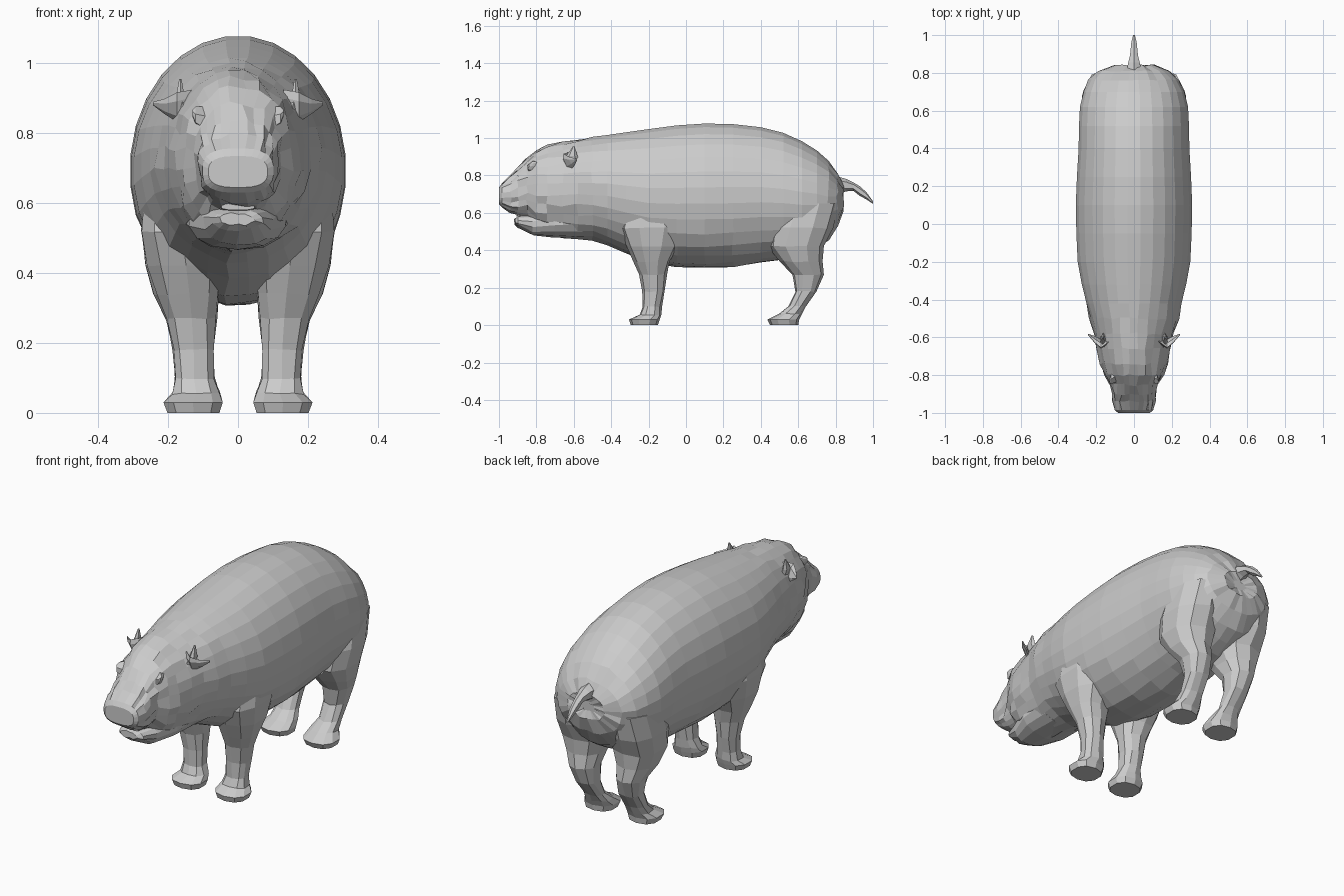
import bpy, bmesh, math, random
from mathutils import Vector

random.seed(4)


def ring(center, u, v, n, power=1.0):
    """Closed super-ellipse section around center, spanned by half-axes u and v."""
    pts = []
    for i in range(n):
        a = 2 * math.pi * (i + 0.5) / n
        c, s = math.cos(a), math.sin(a)
        c = math.copysign(abs(c) ** power, c)
        s = math.copysign(abs(s) ** power, s)
        pts.append(Vector(center) + Vector(u) * c + Vector(v) * s)
    return pts


def loft(name, rings, mirror=False, jitter=None):
    bm = bmesh.new()
    rows = [[bm.verts.new(p) for p in r] for r in rings]
    n = len(rows[0])
    for a, b in zip(rows, rows[1:]):
        for i in range(n):
            j = (i + 1) % n
            bm.faces.new((a[i], a[j], b[j], b[i]))
    bm.faces.new(rows[0])
    bm.faces.new(rows[-1][::-1])
    if jitter:
        for vert in bm.verts:
            amount = jitter(vert.co)
            vert.co += Vector([random.uniform(-amount, amount) for _ in range(3)])
    bmesh.ops.recalc_face_normals(bm, faces=bm.faces[:])
    mesh = bpy.data.meshes.new(name)
    bm.to_mesh(mesh)
    bm.free()
    obj = bpy.data.objects.new(name, mesh)
    bpy.context.collection.objects.link(obj)
    if mirror:
        obj.modifiers.new("Mirror", "MIRROR")
    return obj


def lengthwise(sections, n, squared=lambda y: 1.0):
    """Sections along y given as (y, top, bottom, half width)."""
    return [ring((0, y, (t + b) / 2), (w, 0, 0), (0, 0, (t - b) / 2), n, squared(y))
            for y, t, b, w in sections]


def upright(sections, n):
    """Sections along z given as (z, y front, y back, x inner, x outer)."""
    return [ring(((x0 + x1) / 2, (y0 + y1) / 2, z), ((x1 - x0) / 2, 0, 0),
                 (0, (y1 - y0) / 2, 0), n, 0.85)
            for z, y0, y1, x0, x1 in sections]


# Body and head, one loft from snout to rump
body = [
    (-1.0, .735, .645, .085), (-.985, .757, .63, .102), (-.94, .795, .605, .110),
    (-.90, .835, .59, .112), (-.85, .885, .57, .127), (-.80, .932, .52, .155),
    (-.74, .96, .485, .178), (-.66, .98, .47, .195), (-.58, .993, .465, .212),
    (-.50, 1.005, .455, .235), (-.42, 1.018, .43, .253), (-.32, 1.033, .385, .278),
    (-.20, 1.05, .335, .30), (-.05, 1.07, .312, .307), (.10, 1.08, .307, .31),
    (.25, 1.077, .312, .304), (.40, 1.06, .335, .295), (.52, 1.03, .35, .293),
    (.62, .985, .37, .288), (.70, .935, .41, .268), (.76, .88, .455, .24),
    (.81, .81, .53, .19), (.84, .745, .61, .11), (.83, .70, .65, .04),
]


def roughness(co):
    if -.97 < co.y < -.45:
        return .007
    return .006 if co.z < .5 or co.y > .72 else 0


loft("body", lengthwise(body, 28, lambda y: .72 if y < -.88 else .88 if y < -.78 else 1),
     jitter=roughness)

# Lower jaw and tongue
jaw = [(-.915, .57, .537, .05), (-.895, .582, .522, .07), (-.82, .60, .483, .10),
       (-.70, .65, .467, .14), (-.55, .68, .465, .15)]
loft("lower_jaw", lengthwise(jaw, 14, lambda y: .85), jitter=lambda co: .005)
tongue = [(-.905, .60, .58, .05), (-.80, .61, .57, .06)]
loft("tongue", lengthwise(tongue, 8, lambda y: .7))

# Legs, each running from hoof to shoulder or thigh
front_leg = [
    (0, -.295, -.15, .05, .205), (.03, -.305, -.14, .04, .217),
    (.055, -.25, -.135, .05, .19), (.10, -.235, -.13, .065, .18),
    (.18, -.235, -.115, .07, .187), (.27, -.248, -.105, .06, .207),
    (.34, -.28, -.085, .05, .235), (.42, -.32, -.04, .04, .262),
    (.52, -.36, 0, .04, .283), (.62, -.33, -.03, .06, .275),
]
back_leg = [
    (0, .45, .60, .05, .205), (.03, .435, .605, .04, .217),
    (.06, .50, .617, .052, .19), (.10, .55, .64, .065, .18),
    (.18, .585, .70, .07, .187), (.27, .57, .735, .065, .212),
    (.34, .50, .73, .05, .245), (.42, .44, .74, .03, .268),
    (.52, .45, .785, .025, .282), (.65, .50, .815, .025, .27),
]
loft("front_legs", upright(front_leg, 10), True, lambda co: .004 if co.z > .04 else 0)
loft("back_legs", upright(back_leg, 10), True, lambda co: .004 if co.z > .04 else 0)

# Ears: small flattened leaves, an outward lobe and a short upright fold
loft("ears", [ring((.13, -.62, .88), (0, .012, 0), (0, 0, .045), 6),
              ring((.175, -.635, .875), (0, .016, .005), (0, -.02, .042), 6),
              ring((.21, -.61, .877), (0, .012, .004), (0, -.015, .022), 6),
              ring((.243, -.585, .885), (0, .004, 0), (0, 0, .005), 6)], True)
loft("ear_folds", [ring((.15, -.61, .86), (.02, 0, 0), (0, .05, 0), 6),
                   ring((.165, -.61, .905), (.014, 0, 0), (0, .03, 0), 6),
                   ring((.165, -.60, .955), (.004, 0, 0), (0, .005, 0), 6)], True)

# Eyes: low brow bumps
loft("eyes", [ring((.09, -.80, .84), (0, .042, .012), (0, 0, .038), 6),
              ring((.122, -.822, .852), (0, .028, .01), (0, 0, .024), 6),
              ring((.13, -.83, .857), (0, .01, 0), (0, 0, .01), 6)], True)

# Tail
tail = [(.81, .795, .70, .045), (.855, .782, .715, .035), (.895, .763, .718, .024),
        (.93, .742, .69, .02), (.965, .71, .672, .016), (1.0, .662, .648, .005)]
loft("tail", lengthwise(tail, 6))
